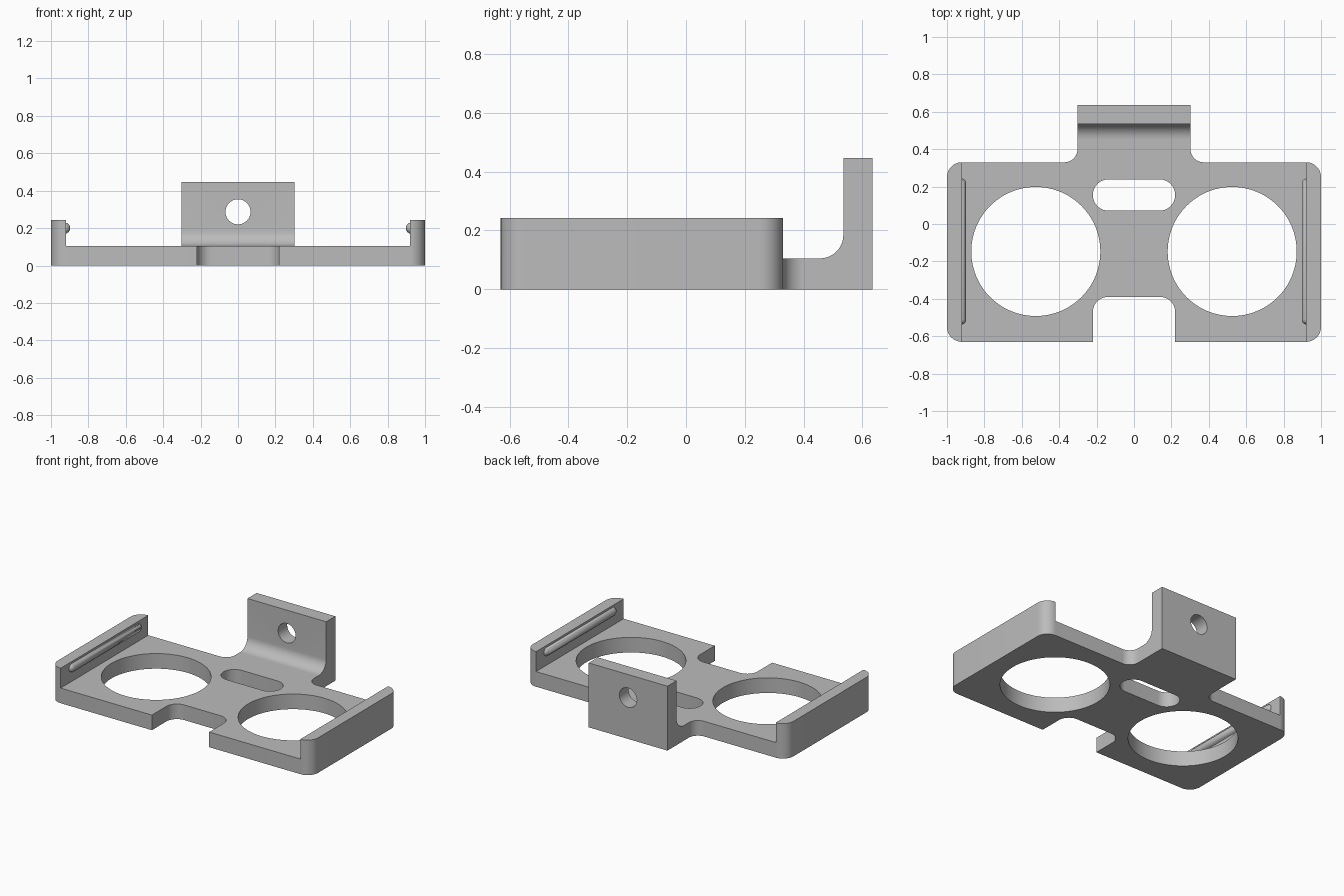
import bpy
import bmesh
from math import sin, cos, pi, radians
from mathutils import Matrix, Vector

cube = bpy.data.objects.get("Cube")
if cube:
    bpy.data.objects.remove(cube, do_unlink=True)

grey = bpy.data.materials.new("plain_grey")
grey.use_nodes = True
colour = (0.5, 0.5, 0.5, 1)
grey.diffuse_color = colour
grey.node_tree.nodes["Principled BSDF"].inputs["Base Color"].default_value = colour

THICK = 0.105
WALL_TOP = 0.243
FRONT, BACK = -0.63, 0.33


def arc(cx, cy, r, start, end, steps=12):
    """Points of an arc between two angles in degrees."""
    angles = [radians(start + (end - start) * i / steps) for i in range(steps + 1)]
    return [(cx + r * cos(a), cy + r * sin(a)) for a in angles]


def to_object(name, bm):
    bmesh.ops.remove_doubles(bm, verts=bm.verts, dist=0.0001)
    bmesh.ops.recalc_face_normals(bm, faces=bm.faces)
    mesh = bpy.data.meshes.new(name)
    bm.to_mesh(mesh)
    bm.free()
    mesh.materials.append(grey)
    obj = bpy.data.objects.new(name, mesh)
    bpy.context.collection.objects.link(obj)
    return obj


def prism(name, outline, low, high, axis="z"):
    """Extrude an (x, y) outline along z, a (y, z) one along x, or (x, z) along y."""
    place = {"z": lambda a, b, c: (a, b, c),
             "x": lambda a, b, c: (c, a, b),
             "y": lambda a, b, c: (a, c, b)}[axis]
    bm = bmesh.new()
    face = bm.faces.new([bm.verts.new(place(a, b, low)) for a, b in outline])
    new = bmesh.ops.extrude_face_region(bm, geom=[face])["geom"]
    moved = [g for g in new if isinstance(g, bmesh.types.BMVert)]
    bmesh.ops.translate(bm, verts=moved, vec=place(0, 0, high - low))
    return to_object(name, bm)


def select(obj):
    bpy.ops.object.select_all(action="DESELECT")
    obj.select_set(True)
    bpy.context.view_layer.objects.active = obj


def cut(obj, cutter):
    mod = obj.modifiers.new("cut", "BOOLEAN")
    mod.operation = "DIFFERENCE"
    mod.solver = "EXACT"
    mod.object = cutter
    select(obj)
    bpy.ops.object.modifier_apply(modifier=mod.name)
    bpy.data.objects.remove(cutter, do_unlink=True)


def smooth(obj):
    select(obj)
    bpy.ops.object.shade_smooth_by_angle(angle=radians(30))


# Base plate outline: right half with notch, rounded corners and filleted tab
half = [(0.22, FRONT)]
half += arc(0.92, FRONT + 0.08, 0.08, -90, 0)
half += arc(0.92, BACK - 0.08, 0.08, 0, 90)
half += arc(0.372, BACK + 0.07, 0.07, 270, 180)
half += [(0.302, 0.455)]
notch = arc(0.14, -0.47, 0.08, 90, 0)
half = notch + half
plate = prism("base_plate", half + [(-x, y) for x, y in reversed(half)], 0, THICK)

# Two large round openings and the central slot
for side in (-1, 1):
    cut(plate, prism("ring_cutter", arc(side * 0.525, -0.147, 0.345, 0, 360, 96),
                     -0.1, 0.3))
slot = arc(0.136, 0.155, 0.084, -90, 90, 24) + arc(-0.136, 0.155, 0.084, 90, 270, 24)
cut(plate, prism("slot_cutter", slot, -0.1, 0.3))
smooth(plate)

# Upright bracket at the back, with inner fillet and screw hole
profile = [(0.455, 0), (0.635, 0), (0.635, 0.447), (0.535, 0.447)]
profile += arc(0.455, THICK + 0.08, 0.08, 0, -90)
bracket = prism("back_bracket", profile, -0.302, 0.302, "x")
cut(bracket, prism("screw_cutter", arc(0, 0.287, 0.067, 0, 360, 48), 0.3, 0.8, "y"))
smooth(bracket)

for side, name in ((1, "left"), (-1, "right")):
    # Side wall following the plate's rounded corners
    outline = arc(0.92, FRONT + 0.08, 0.08, -90, 0) + arc(0.92, BACK - 0.08, 0.08, 0, 90)
    smooth(prism(name + "_side_wall", [(side * x, y) for x, y in outline],
                 THICK, WALL_TOP))

    # Round-ended grip rib along the wall's inner face
    bm = bmesh.new()
    bmesh.ops.create_uvsphere(bm, u_segments=24, v_segments=16, radius=0.03)
    bmesh.ops.rotate(bm, verts=bm.verts, matrix=Matrix.Rotation(pi / 2, 3, "X"))
    for v in bm.verts:
        v.co += Vector((side * 0.927, -0.147, 0.2))
    bmesh.ops.bisect_plane(bm, geom=bm.verts[:] + bm.edges[:] + bm.faces[:],
                           plane_co=(0, -0.147, 0), plane_no=(0, 1, 0))
    rim = [e for e in bm.edges if all(abs(v.co.y + 0.147) < 0.0001 for v in e.verts)]
    split = bmesh.ops.split_edges(bm, edges=rim)["edges"]
    for f in bm.faces:
        f.tag = f.calc_center_median().y > -0.147
    for v in bm.verts:
        v.co.y += 0.362 if v.link_faces[0].tag else -0.362
    bmesh.ops.bridge_loops(bm, edges=[e for e in bm.edges if e.is_boundary])
    smooth(to_object(name + "_grip_rib", bm))
